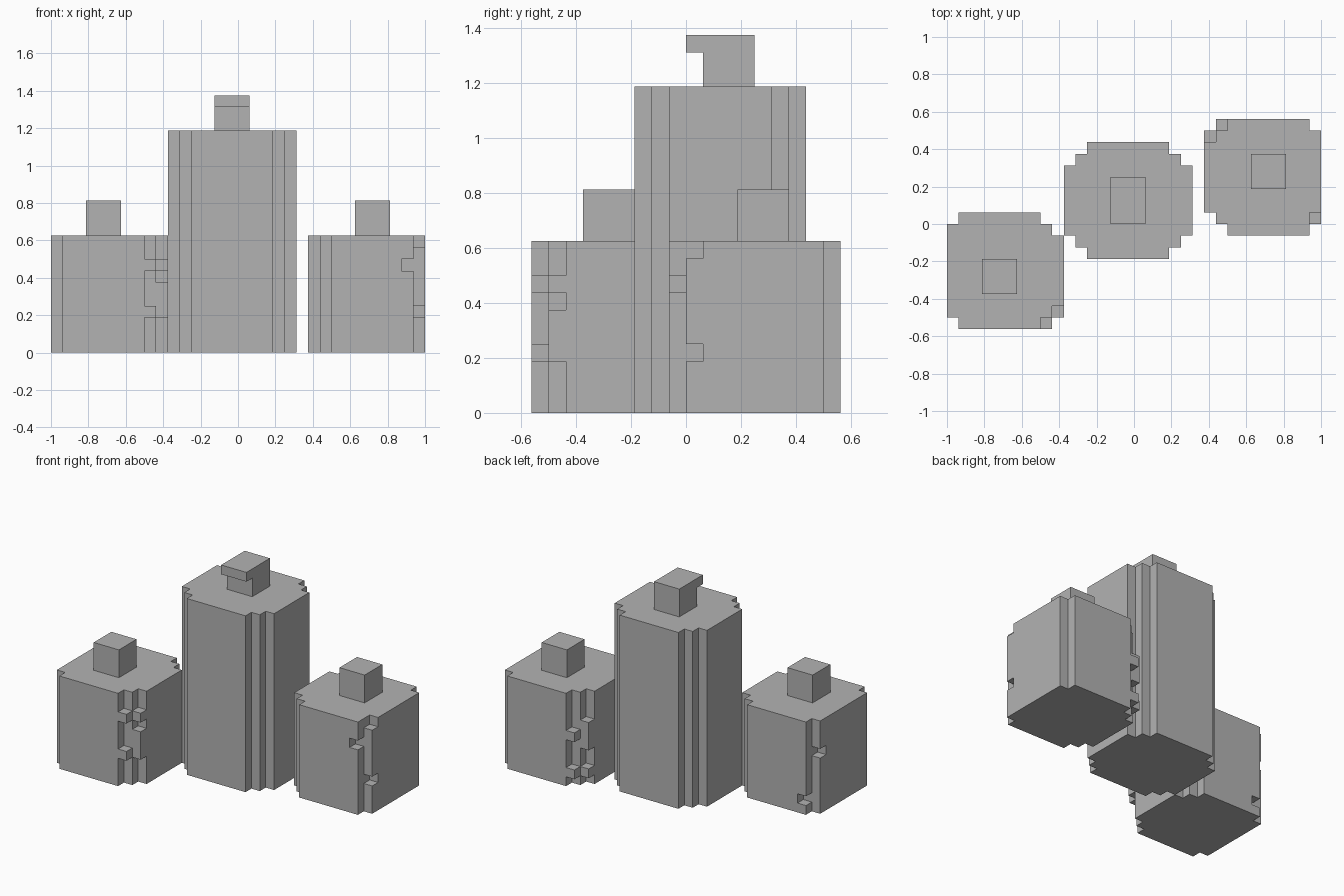
import bpy
import bmesh
from mathutils import Vector

UNIT = 1 / 16  # size of one cube cell

cube = bpy.data.objects.get("Cube")
if cube:
    bpy.data.objects.remove(cube, do_unlink=True)

grey = bpy.data.materials.new("plain grey")
grey.use_nodes = True
colour = (0.45, 0.45, 0.45, 1)
grey.diffuse_color = colour
grey.node_tree.nodes["Principled BSDF"].inputs["Base Color"].default_value = colour


def box(x0, x1, y0, y1, z0, z1):
    """Set of cells filling a box."""
    return {(x, y, z) for x in range(x0, x1)
            for y in range(y0, y1) for z in range(z0, z1)}


def build(name, cells):
    """Outer skin of a set of cells, with flat areas merged."""
    bm = bmesh.new()
    corners = {}

    def vert(p):
        key = tuple(round(c) for c in p)
        if key not in corners:
            corners[key] = bm.verts.new(Vector(key) * UNIT)
        return corners[key]

    for cell in cells:
        for axis in range(3):
            for side in (0, 1):
                step = [0, 0, 0]
                step[axis] = 2 * side - 1
                if tuple(c + s for c, s in zip(cell, step)) in cells:
                    continue
                u, v = Vector((0, 0, 0)), Vector((0, 0, 0))
                u[(axis + 1) % 3] = v[(axis + 2) % 3] = 1
                base = Vector(cell)
                base[axis] += side
                ring = [base, base + u, base + u + v, base + v]
                bm.faces.new([vert(p) for p in (ring if side else ring[::-1])])
    bmesh.ops.dissolve_limit(bm, angle_limit=0.02, verts=bm.verts[:],
                             edges=bm.edges[:])
    mesh = bpy.data.meshes.new(name)
    bm.to_mesh(mesh)
    bm.free()
    mesh.materials.append(grey)
    bpy.context.collection.objects.link(bpy.data.objects.new(name, mesh))


def body(x0, x1, y0, y1, height, steps):
    """Block whose corners are stepped; steps maps (x side, y side) to depth."""
    def kept(x, y):
        for (sx, sy), depth in steps.items():
            i = x1 - 1 - x if sx > 0 else x - x0
            j = y1 - 1 - y if sy > 0 else y - y0
            if i + j < depth:
                return False
        return True
    return {c for c in box(x0, x1, y0, y1, 0, height) if kept(c[0], c[1])}


def column(x, y, spans):
    """Cells of one upright column at the given height spans."""
    return {(x, y, z) for low, high in spans for z in range(low, high)}


# Tall middle bottle with a spout on its cap
all_corners = [(sx, sy) for sx in (-1, 1) for sy in (-1, 1)]
build("tall_bottle_body", body(-6, 5, -3, 7, 19, dict.fromkeys(all_corners, 2)))
build("tall_bottle_cap", box(-2, 1, 1, 4, 19, 22) | box(-2, 1, 0, 4, 21, 22))

# Right front jar: chipped corner cells are put back or removed
jar = body(-16, -6, -9, 1, 10, {(1, -1): 2, (1, 1): 2, (-1, -1): 1, (-1, 1): 1})
jar |= column(-8, -9, [(3, 4), (7, 8)]) | column(-7, -8, [(3, 6), (7, 8)])
jar -= column(-16, -1, [(6, 7)]) | column(-15, 0, [(1, 2)])
build("right_jar_body", jar)
build("right_jar_cap", box(-13, -10, -6, -3, 10, 13))

# Left back jar, the same plan turned half round
jar = body(6, 16, -1, 9, 10, {(-1, 1): 2, (-1, -1): 2, (1, 1): 1, (1, -1): 1})
jar |= column(7, 8, [(5, 6), (1, 2)]) | column(6, 7, [(4, 7), (1, 2)])
jar -= column(15, 0, [(3, 4), (9, 10)]) | column(14, -1, [(7, 8)])
build("left_jar_body", jar)
build("left_jar_cap", box(10, 13, 3, 6, 10, 13))
